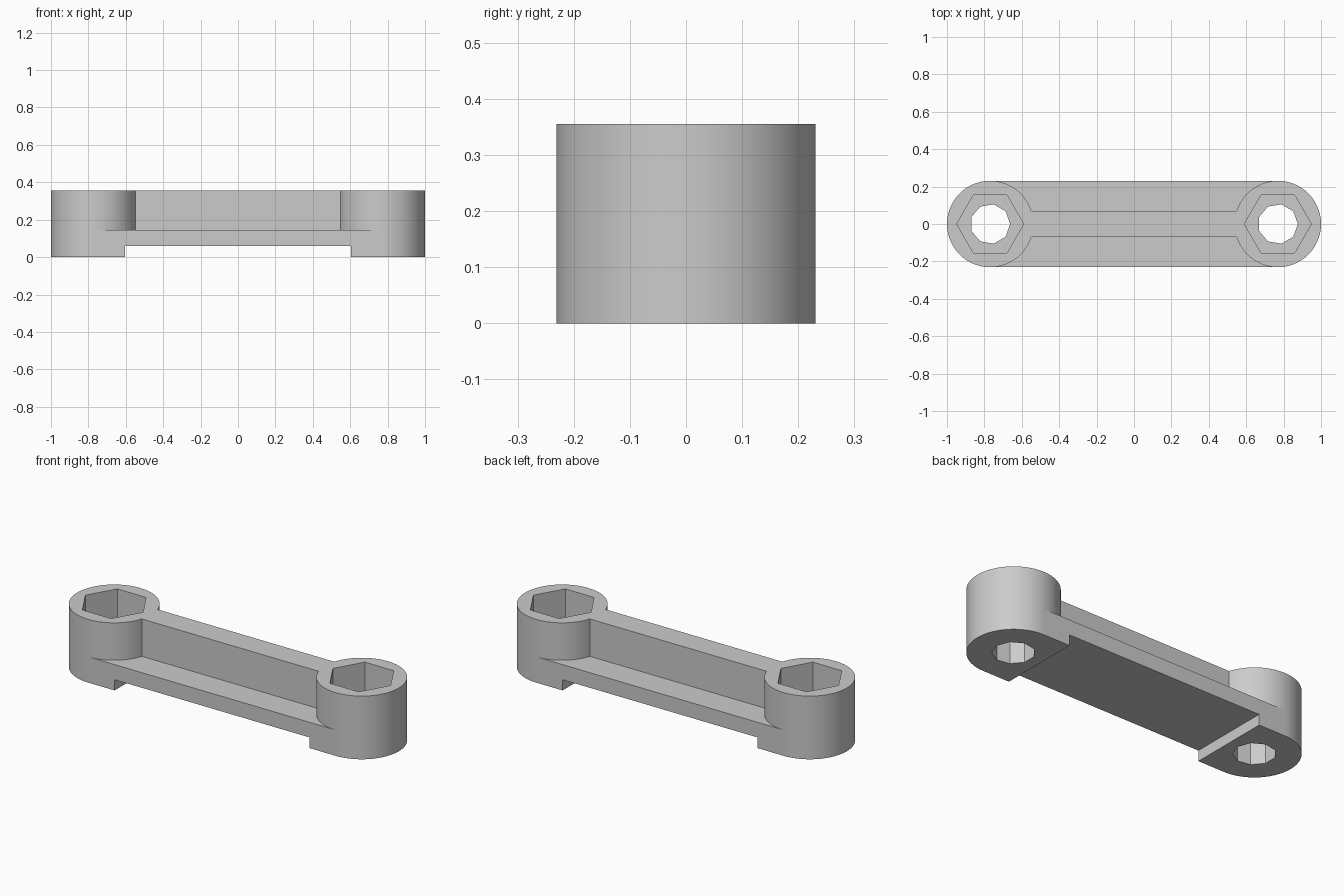
import bpy, bmesh
from math import sin, cos, asin, pi, radians

if "Cube" in bpy.data.objects:
    bpy.data.objects.remove(bpy.data.objects["Cube"], do_unlink=True)

HEIGHT = 0.355      # full height of the bosses and rib
FLANGE_TOP = 0.145  # top of the wide flange
FOOT = 0.06         # height of the underside recess
R = 0.231           # boss radius
CX = 1 - R          # boss centre
RIB = 0.07          # half thickness of the rib

grey = bpy.data.materials.new("light grey")
grey.use_nodes = True
grey.diffuse_color = (0.6, 0.6, 0.6, 1)
grey.node_tree.nodes["Principled BSDF"].inputs["Base Color"].default_value = (0.6, 0.6, 0.6, 1)


def arc(cx, r, a0, a1, n):
    return [(cx + r * cos(a0 + (a1 - a0) * i / n), r * sin(a0 + (a1 - a0) * i / n))
            for i in range(n + 1)]


def prism(name, outline, z0, z1):
    """Extrude a flat outline between two heights."""
    bm = bmesh.new()
    face = bm.faces.new([bm.verts.new((x, y, z0)) for x, y in outline])
    top = bmesh.ops.extrude_face_region(bm, geom=[face])["geom"]
    bmesh.ops.translate(bm, vec=(0, 0, z1 - z0),
                        verts=[v for v in top if isinstance(v, bmesh.types.BMVert)])
    bmesh.ops.recalc_face_normals(bm, faces=bm.faces)
    mesh = bpy.data.meshes.new(name)
    bm.to_mesh(mesh)
    bm.free()
    mesh.materials.append(grey)
    obj = bpy.data.objects.new(name, mesh)
    bpy.context.collection.objects.link(obj)
    return obj


# Round-ended bar, full height
body = prism("link_arm", arc(CX, R, -pi / 2, pi / 2, 48) + arc(-CX, R, pi / 2, 3 * pi / 2, 48),
             0, HEIGHT)
cutters = []

# Recess under the middle, leaving a foot at each end
cutters.append(prism("underside_cutter",
                     [(-0.605, -0.4), (0.605, -0.4), (0.605, 0.4), (-0.605, 0.4)], -0.1, FOOT))

# Side channels between the bosses, leaving the central rib
a = asin(RIB / R)
channel = arc(-CX, R, pi / 2, a, 20) + arc(CX, R, pi - a, pi / 2, 20) + [(CX, 0.4), (-CX, 0.4)]
for side, label in ((1, "back"), (-1, "front")):
    cutters.append(prism(label + "_channel_cutter", [(x, y * side) for x, y in channel],
                         FLANGE_TOP, 0.5))

# Hexagonal pocket above a faceted through hole in each boss
for cx, label in ((CX, "left"), (-CX, "right")):
    cutters.append(prism(label + "_hex_cutter", arc(cx, 0.179, 0, 2 * pi, 6)[:-1], FLANGE_TOP, 0.5))
    cutters.append(prism(label + "_hole_cutter", arc(cx, 0.107, 0, 2 * pi, 9)[:-1], -0.1, 0.25))

bpy.context.view_layer.objects.active = body
body.select_set(True)
for cutter in cutters:
    mod = body.modifiers.new(cutter.name, "BOOLEAN")
    mod.operation = "DIFFERENCE"
    mod.solver = "EXACT"
    mod.object = cutter
    cutter.hide_render = True
    bpy.ops.object.modifier_apply(modifier=mod.name)
for cutter in cutters:
    bpy.data.objects.remove(cutter, do_unlink=True)

# Smooth the bosses, keep the facets of the pockets and holes crisp
bpy.ops.object.shade_smooth_by_angle(angle=radians(25))
